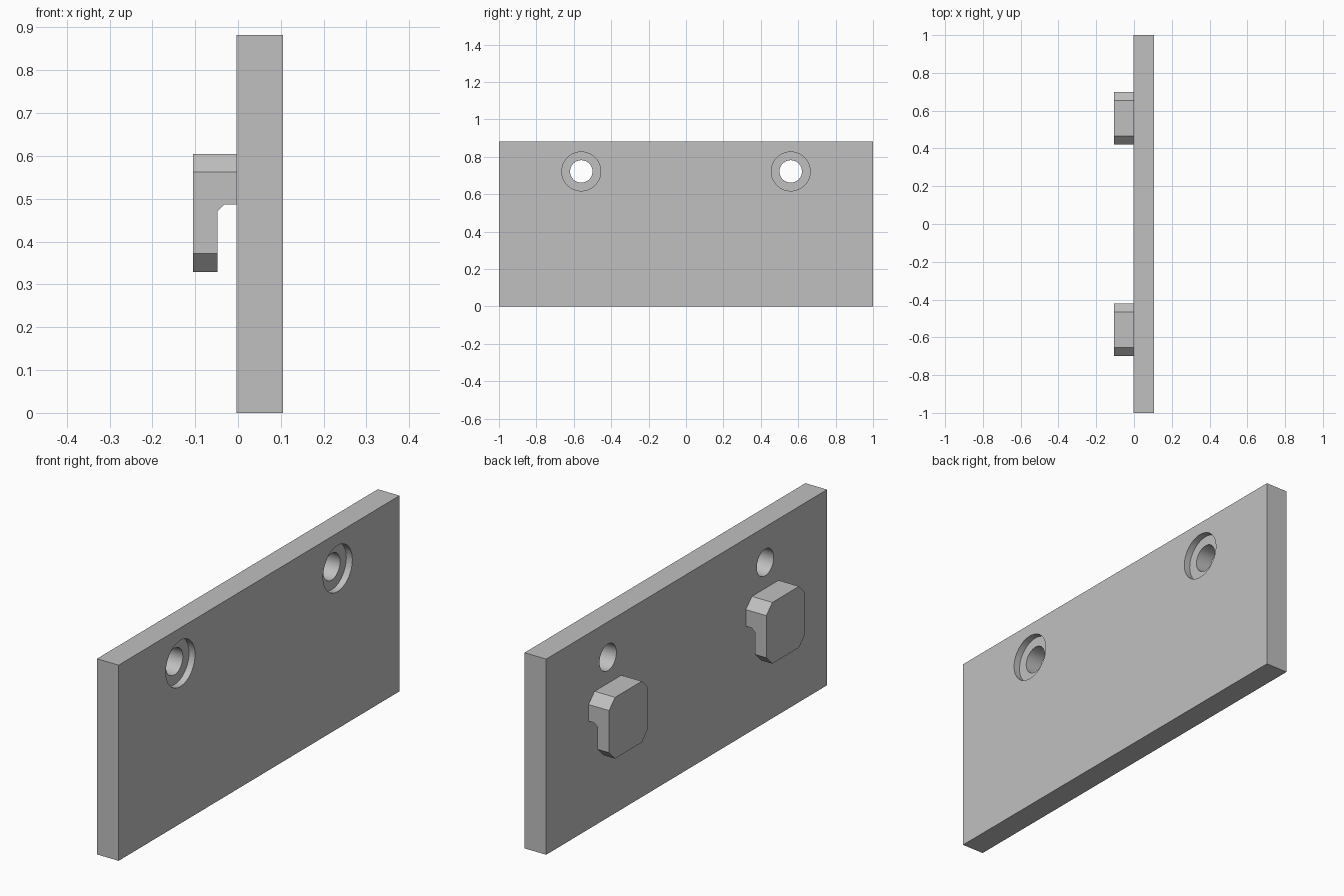
import bpy
from math import cos, sin, tau, radians
from mathutils import Vector

if "Cube" in bpy.data.objects:
    bpy.data.objects.remove(bpy.data.objects["Cube"], do_unlink=True)

grey = bpy.data.materials.new("light grey")
grey.use_nodes = True
colour = (0.53, 0.53, 0.53, 1)
grey.diffuse_color = colour
grey.node_tree.nodes["Principled BSDF"].inputs["Base Color"].default_value = colour

BACK, FRONT = -0.003, 0.105     # plate faces along x
HEIGHT = 0.882
SPACING = 0.56                  # holes and hooks sit at +/- this y


def prism(name, outline, offset):
    """Extrude a closed outline of 3D points by an offset vector."""
    n = len(outline)
    verts = [Vector(p) for p in outline]
    verts += [p + Vector(offset) for p in verts]
    faces = [range(n), range(n, 2 * n)]
    faces += [(i, (i + 1) % n, (i + 1) % n + n, i + n) for i in range(n)]
    mesh = bpy.data.meshes.new(name)
    mesh.from_pydata(verts, [], [tuple(f) for f in faces])
    mesh.materials.append(grey)
    obj = bpy.data.objects.new(name, mesh)
    bpy.context.collection.objects.link(obj)
    select(obj)
    bpy.ops.object.mode_set(mode='EDIT')
    bpy.ops.mesh.select_all(action='SELECT')
    bpy.ops.mesh.normals_make_consistent(inside=False)
    bpy.ops.object.mode_set(mode='OBJECT')
    return obj


def select(obj):
    bpy.ops.object.select_all(action='DESELECT')
    obj.select_set(True)
    bpy.context.view_layer.objects.active = obj


def cut(obj, cutter):
    select(obj)
    mod = obj.modifiers.new("cut", 'BOOLEAN')
    mod.operation = 'DIFFERENCE'
    mod.solver = 'EXACT'
    mod.object = cutter
    bpy.ops.object.modifier_apply(modifier=mod.name)
    bpy.data.objects.remove(cutter, do_unlink=True)


def circle(x, y, z, radius, n=64):
    return [(x, y + radius * cos(tau * i / n), z + radius * sin(tau * i / n))
            for i in range(n)]


# Back plate
plate = prism("plate",
              [(BACK, -1, 0), (BACK, 1, 0), (BACK, 1, HEIGHT), (BACK, -1, HEIGHT)],
              (FRONT - BACK, 0, 0))

for side, y in (("left", SPACING), ("right", -SPACING)):
    # Counterbored screw hole
    cut(plate, prism("bore", circle(BACK - 0.1, y, 0.722, 0.06), (0.4, 0, 0)))
    cut(plate, prism("counterbore", circle(FRONT - 0.03, y, 0.722, 0.104), (0.1, 0, 0)))

    # Hook: chamfered block, undercut below its neck
    w, h, c, mid = 0.138, 0.138, 0.043, 0.467
    corners = [(w, h - c), (w - c, h), (c - w, h), (-w, h - c),
               (-w, c - h), (c - w, -h), (w - c, -h), (w, c - h)]
    hook = prism("hook_" + side, [(-0.105, y + a, mid + b) for a, b in corners],
                 (BACK + 0.105, 0, 0))
    undercut = [(-0.048, 0.2), (-0.048, 0.471), (-0.032, 0.487),
                (0.05, 0.487), (0.05, 0.2)]
    cut(hook, prism("undercut", [(a, y - 0.3, b) for a, b in undercut], (0, 0.6, 0)))

# Round bores, crisp edges
select(plate)
bpy.ops.object.shade_smooth_by_angle(angle=radians(30))
